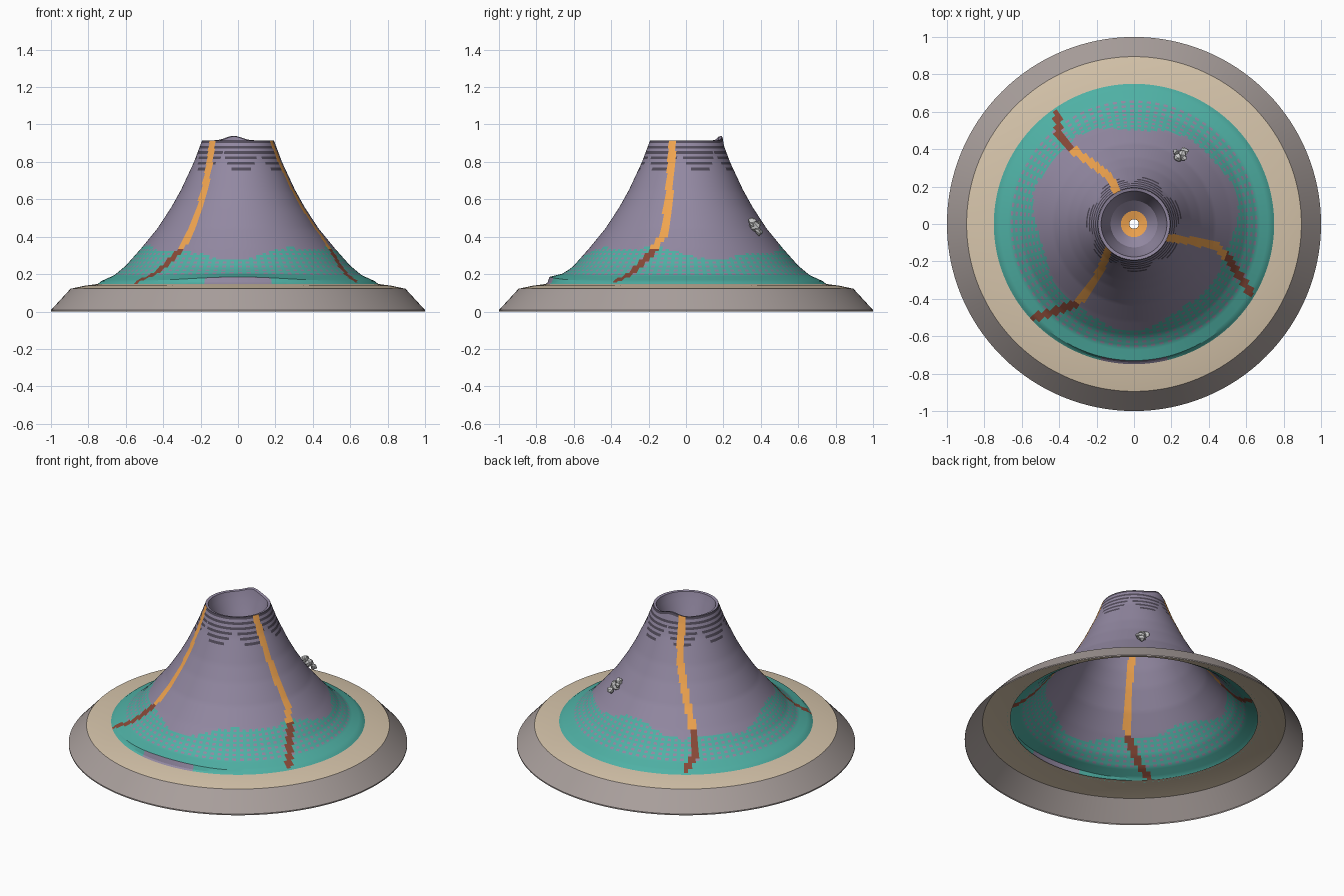
import bpy, bmesh, random
from math import sin, cos, pi, atan2, exp, hypot, radians
from mathutils import Vector, Matrix
from mathutils.geometry import intersect_point_line

if "Cube" in bpy.data.objects:
    bpy.data.objects.remove(bpy.data.objects["Cube"])


def material(name, rgb):
    m = bpy.data.materials.new(name)
    m.diffuse_color = [(c / 255) ** 2.2 for c in rgb] + [1]
    m.use_nodes = True
    m.node_tree.nodes["Principled BSDF"].inputs["Base Color"].default_value = m.diffuse_color
    return m


MATS = {n: material(n, c) for n, c in {
    "rock": (145, 135, 160), "scorched": (82, 76, 90), "moss": (80, 175, 163),
    "lava": (240, 163, 80), "cooled_lava": (135, 74, 58), "sand": (214, 196, 170),
    "stone": (168, 158, 155), "pale": (225, 225, 225)}.items()}


def resample(points, step):
    """Split every profile segment into pieces of about the given length."""
    out = [points[0]]
    for a, b in zip(points, points[1:]):
        n = max(1, round(hypot(b[0] - a[0], b[1] - a[1]) / step))
        out += [(a[0] + (b[0] - a[0]) * k / n, a[1] + (b[1] - a[1]) * k / n)
                for k in range(1, n + 1)]
    return out


def lathe(name, profile, segments, paint, shape=lambda r, z, a: z):
    """Revolve an open profile; paint(centre, row, column) names the face material."""
    bm = bmesh.new()
    rows = []
    for r, z in profile:
        rows.append([bm.verts.new((r * cos(a), r * sin(a), shape(r, z, a)))
                     for a in (2 * pi * j / segments for j in range(segments))])
    slots = []
    for i in range(len(rows) - 1):
        for j in range(segments):
            k = (j + 1) % segments
            f = bm.faces.new((rows[i][j], rows[i][k], rows[i + 1][k], rows[i + 1][j]))
            key = paint(f.calc_center_median(), i, j)
            if key not in slots:
                slots.append(key)
            f.material_index = slots.index(key)
    return finish(name, bm, slots)


def finish(name, bm, slots):
    me = bpy.data.meshes.new(name)
    bm.to_mesh(me)
    bm.free()
    for s in slots:
        me.materials.append(MATS[s])
    ob = bpy.data.objects.new(name, me)
    bpy.context.collection.objects.link(ob)
    bpy.ops.object.select_all(action='DESELECT')
    ob.select_set(True)
    bpy.context.view_layer.objects.active = ob
    bpy.ops.object.shade_smooth_by_angle(angle=radians(25))
    return ob


# Plan-view paths of the three lava streams
STREAMS = [
    [(-.09, .17), (-.13, .25), (-.22, .32), (-.33, .40), (-.40, .48), (-.41, .59)],
    [(.16, -.07), (.30, -.09), (.44, -.12), (.50, -.18), (.56, -.27), (.62, -.36)],
    [(-.13, -.12), (-.18, -.25), (-.25, -.36), (-.30, -.42), (-.40, -.46), (-.53, -.5)],
]


def stream_distance(x, y):
    p, best = Vector((x, y, 0)), 9
    for path in STREAMS:
        for a, b in zip(path, path[1:]):
            a, b = Vector((*a, 0)), Vector((*b, 0))
            t = intersect_point_line(p, a, b)[1]
            best = min(best, (p - a.lerp(b, min(1, max(0, t)))).length)
    return best


def uneven(r, z, a):
    """Raised peak at the back of the rim and a small ledge at the front foot."""
    if z > .9:
        z += .024 * exp(-((a - radians(97)) / radians(18)) ** 2)
    if .62 < r < .735:
        front = exp(-((a - radians(270)) / radians(28)) ** 2)
        z += .022 * front * (r - .62) / .11
    return z


def paint_slope(c, i, j):
    r, a = hypot(c.x, c.y), atan2(c.y, c.x)
    if stream_distance(c.x, c.y) < .021:
        return "lava" if c.z > .335 else "cooled_lava"
    if r > .725 and abs(a + pi / 2) < .25:
        return "rock"
    if r > .67:
        return "moss"
    if r > .535 + .025 * sin(3 * a + .4) + .012 * sin(7 * a):
        return "rock" if i % 2 and j % 2 else "moss"
    if r < .215 + .05 * abs(sin(3.5 * a + .5)) and i % 2:
        return "scorched"
    return "rock"


# Mountain slope, an open shell
slope = [(.75, .147), (.73, .163), (.66, .195), (.60, .245), (.52, .335), (.43, .445),
         (.355, .56), (.305, .65), (.235, .80), (.192, .915)]
lathe("mountain_slope", resample(slope, .016), 180, paint_slope, uneven)

# Crater funnel with a lava ring round the vent
crater = [(.192, .915), (.176, .912), (.165, .87), (.137, .80), (.125, .76),
          (.07, .71), (.025, .70)]
lathe("crater", crater, 90,
      lambda c, i, j: "lava" if hypot(c.x, c.y) < .07 else "rock", uneven)

# Ground ring: bevelled stone skirt and sandy top
lathe("base_skirt", [(1, 0), (1, .008), (.895, .122)], 128, lambda c, i, j: "stone")
lathe("sand_ring", [(.895, .122), (.82, .138), (.73, .15)], 128, lambda c, i, j: "sand")

# Small pale boulder cluster on the back right slope
random.seed(4)
bm = bmesh.new()
for x, y, z, s in [(.25, .37, .455, .03), (.235, .355, .485, .022),
                   (.27, .39, .43, .022), (.225, .385, .47, .016), (.265, .35, .465, .016)]:
    new = bmesh.ops.create_icosphere(bm, subdivisions=1, radius=s,
                                     matrix=Matrix.Translation((x, y, z)))["verts"]
    for v in new:
        v.co += Vector([random.uniform(-.005, .005) for _ in range(3)])
finish("boulders", bm, ["pale"])
